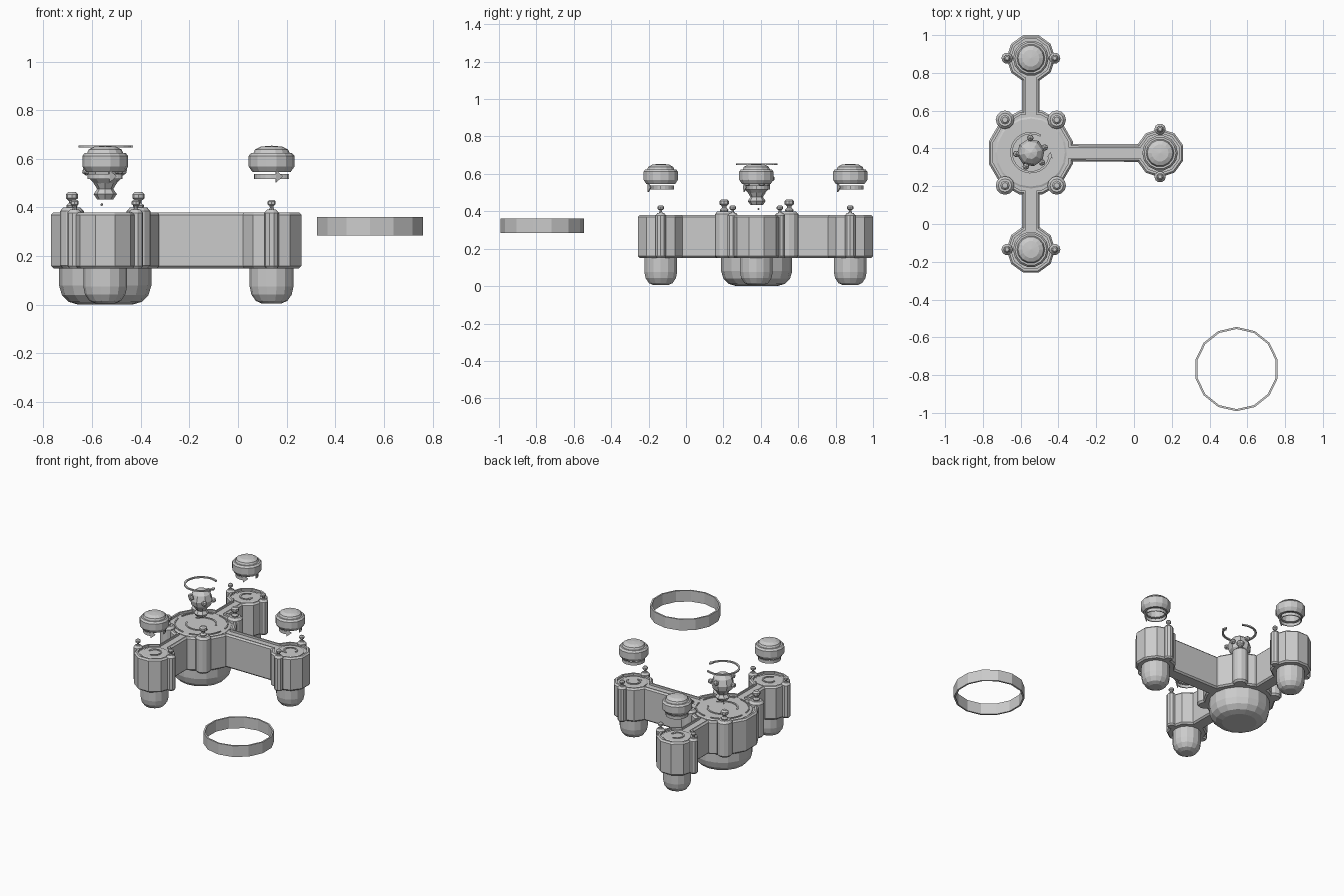
import bpy, bmesh
from math import sin, cos, pi, radians

if "Cube" in bpy.data.objects:
    bpy.data.objects.remove(bpy.data.objects["Cube"])

HUB = (-0.546, 0.378)
PODS = {"back": (-0.546, 0.878, 90), "front": (-0.546, -0.135, -90), "side": (0.138, 0.376, 0)}


def finish(name, bm):
    bmesh.ops.recalc_face_normals(bm, faces=bm.faces)
    me = bpy.data.meshes.new(name)
    bm.to_mesh(me)
    bm.free()
    ob = bpy.data.objects.new(name, me)
    bpy.context.collection.objects.link(ob)
    return ob


def lathe(name, at, profile, n, phase=0.0):
    """Spin (radius, z) points around a vertical axis; radius 0 makes a tip."""
    bm = bmesh.new()
    rings = []
    for r, z in profile:
        if r == 0:
            rings.append([bm.verts.new((at[0], at[1], z))] * n)
        else:
            rings.append([bm.verts.new((at[0] + r * cos(phase + 2 * pi * i / n),
                                        at[1] + r * sin(phase + 2 * pi * i / n), z)) for i in range(n)])
    closed = profile[0] == profile[-1]
    if closed:
        bmesh.ops.delete(bm, geom=rings[-1], context='VERTS')
        rings[-1] = rings[0]
    for a, b in zip(rings, rings[1:]):
        for i in range(n):
            j = (i + 1) % n
            vs = list(dict.fromkeys((a[i], a[j], b[j], b[i])))
            if len(vs) > 2:
                bm.faces.new(vs)
    if not closed:
        for ring, p in ((rings[0], profile[0]), (rings[-1], profile[-1])):
            if p[0] > 0:
                bm.faces.new(ring)
    return finish(name, bm)


def beam(name, a, b, half, z0, z1, ch):
    """Horizontal bar with chamfered long edges."""
    dx, dy = b[0] - a[0], b[1] - a[1]
    L = (dx * dx + dy * dy) ** 0.5
    nx, ny = -dy / L, dx / L
    sec = [(-half, z0 + ch), (-half + ch, z0), (half - ch, z0), (half, z0 + ch),
           (half, z1 - ch), (half - ch, z1), (-half + ch, z1), (-half, z1 - ch)]
    if ch == 0:
        sec = [(-half, z0), (half, z0), (half, z1), (-half, z1)]
    bm = bmesh.new()
    r = [[bm.verts.new((p[0] + nx * s, p[1] + ny * s, z)) for s, z in sec] for p in (a, b)]
    for i in range(len(sec)):
        j = (i + 1) % len(sec)
        bm.faces.new((r[0][i], r[0][j], r[1][j], r[1][i]))
    bm.faces.new(r[0])
    bm.faces.new(r[1])
    return finish(name, bm)


def arc(name, at, r, z, dr, dz, a0, a1, head=None, n=12):
    """Curved strip; head 'r' or 'z' adds an arrow tip flaring that way."""
    stations = [(a0 + (a1 - a0) * i / n, dr, dz) for i in range(n + 1)]
    if head:
        tip = 0.05 / r * 180 / pi * 0.6
        k = 2.4
        stations += [(a1 + 0.1, dr * (k if head == 'r' else 1), dz * (k if head == 'z' else 1)),
                     (a1 + tip, dr * (0.1 if head == 'r' else 1), dz * (0.1 if head == 'z' else 1))]
    bm = bmesh.new()
    rings = []
    for a, w, h in stations:
        c, s = cos(radians(a)), sin(radians(a))
        rings.append([bm.verts.new((at[0] + (r + u * w / 2) * c, at[1] + (r + u * w / 2) * s, z + v * h / 2))
                      for u, v in ((-1, -1), (1, -1), (1, 1), (-1, 1))])
    for p, q in zip(rings, rings[1:]):
        for i in range(4):
            bm.faces.new((p[i], p[(i + 1) % 4], q[(i + 1) % 4], q[i]))
    bm.faces.new(rings[0])
    bm.faces.new(rings[-1])
    return finish(name, bm)


def ball(name, loc, r):
    bm = bmesh.new()
    bmesh.ops.create_icosphere(bm, subdivisions=1, radius=r)
    bmesh.ops.translate(bm, verts=bm.verts, vec=loc)
    return finish(name, bm)


def prism(R, z0, z1, ch):
    return [(R - ch, z0), (R, z0 + ch), (R, z1 - ch), (R - ch, z1)] if ch else [(R, z0), (R, z1)]


def combine(base, parts, op):
    for p in parts:
        m = base.modifiers.new("cut", 'BOOLEAN')
        m.object, m.operation, m.solver = p, op, 'EXACT'
    dg = bpy.context.evaluated_depsgraph_get()
    me = bpy.data.meshes.new_from_object(base.evaluated_get(dg))
    base.modifiers.clear()
    base.data = me
    for p in parts:
        bpy.data.objects.remove(p)


# Main casing: hub, three arms and three pods, with a recessed deck
def layout(inset, z0, z1, ch):
    obs = [lathe("casing", HUB, prism(0.23 - inset, z0, z1, ch), 12, pi / 12)]
    for x, y, a in PODS.values():
        obs.append(beam("arm", HUB, (x, y), 0.047 - inset * 0.8, z0, z1, ch))
        obs.append(lathe("pod", (x, y), prism(0.129 - inset, z0, z1, ch), 10, radians(a + 18)))
    return obs


solid = layout(0, 0.15, 0.38, 0.01)
combine(solid[0], solid[1:], 'UNION')
combine(solid[0], layout(0.023, 0.366, 0.5, 0), 'DIFFERENCE')

# Hub underside, deck disc and deck markings
lathe("hub_bowl", HUB, [(0.11, 0), (0.15, 0.012), (0.178, 0.04), (0.19, 0.08), (0.19, 0.16)], 16)
lathe("hub_deck", HUB, [(0.19, 0.36), (0.19, 0.37), (0.18, 0.374)], 20)
for i in range(4):
    arc("deck_arc", HUB, 0.166, 0.376, 0.008, 0.008, 90 * i + 8, 90 * i + 82)
for a in (20, 200):
    arc("deck_arrow", HUB, 0.095, 0.376, 0.01, 0.006, a, a + 110, 'r')

# Hub corner posts with screws
for sx in (-1, 1):
    for sy in (-1, 1):
        p = (HUB[0] + sx * 0.137, HUB[1] + sy * 0.174)
        lathe("hub_post", p, [(0.038, 0.15), (0.049, 0.162), (0.049, 0.385), (0.035, 0.4)], 12)
        lathe("hub_screw", p, [(0.02, 0.395), (0.023, 0.408), (0.012, 0.418), (0.013, 0.428), (0.025, 0.438),
                               (0.025, 0.454), (0.015, 0.464)], 8)

# Pods: bowl, socket, side posts, lifted cap and turning band
for key, (x, y, a) in PODS.items():
    lathe(key + "_pod_bowl", (x, y), [(0.04, 0.005), (0.065, 0.016), (0.083, 0.042), (0.09, 0.075), (0.09, 0.16)], 14)
    lathe(key + "_pod_deck", (x, y), [(0.088, 0.36), (0.088, 0.37), (0.082, 0.373)], 16)
    arc(key + "_pod_arrow", (x, y), 0.042, 0.375, 0.01, 0.006, a, a + 230, 'r')
    for s in (-1, 1):
        p = (x + s * 0.126 * cos(radians(a + 90)), y + s * 0.126 * sin(radians(a + 90)))
        lathe(key + "_post", p, [(0.022, 0.15), (0.03, 0.16), (0.03, 0.378), (0.018, 0.392)], 10)
        lathe(key + "_screw", p, [(0.012, 0.39), (0.007, 0.398), (0.008, 0.406), (0.017, 0.413),
                                  (0.017, 0.424), (0.01, 0.431)], 8)
    lathe(key + "_cap", (x, y), [(0, 0.6), (0.05, 0.595), (0.062, 0.547), (0.078, 0.545), (0.094, 0.568), (0.094, 0.612),
                                 (0.084, 0.624), (0.074, 0.624), (0.068, 0.638), (0.045, 0.65), (0, 0.654)], 14)
    arc(key + "_turn_band", (x, y), 0.069, 0.528, 0.006, 0.021, 0, 285, 'z', 16)

# Central lifted figure: faceted head on a flared stem, with side knobs
lathe("stem", HUB, [(0.033, 0.433), (0.048, 0.455), (0.033, 0.476), (0.048, 0.5)], 8)
lathe("head", HUB, [(0.045, 0.498), (0.066, 0.518), (0.074, 0.55), (0.06, 0.59), (0.035, 0.612), (0, 0.62)], 8, 0.2)
for i, ang in enumerate((20, 92, 185, 250, 318)):
    c, s = cos(radians(ang)), sin(radians(ang))
    ball("head_knob", (HUB[0] + 0.078 * c, HUB[1] + 0.078 * s, 0.55 + 0.025 * (i % 2)), 0.019)
ball("drop", (-0.56, HUB[1] + 0.01, 0.412), 0.006)
arc("turn_arrow", HUB, 0.104, 0.651, 0.012, 0.009, 60, 345, 'r', 18)

# Loose ring beside the casing
lathe("loose_ring", (0.543, -0.768), [(0.212, 0.284), (0.223, 0.284), (0.223, 0.361), (0.212, 0.361), (0.212, 0.284)],
      14, pi / 2)
